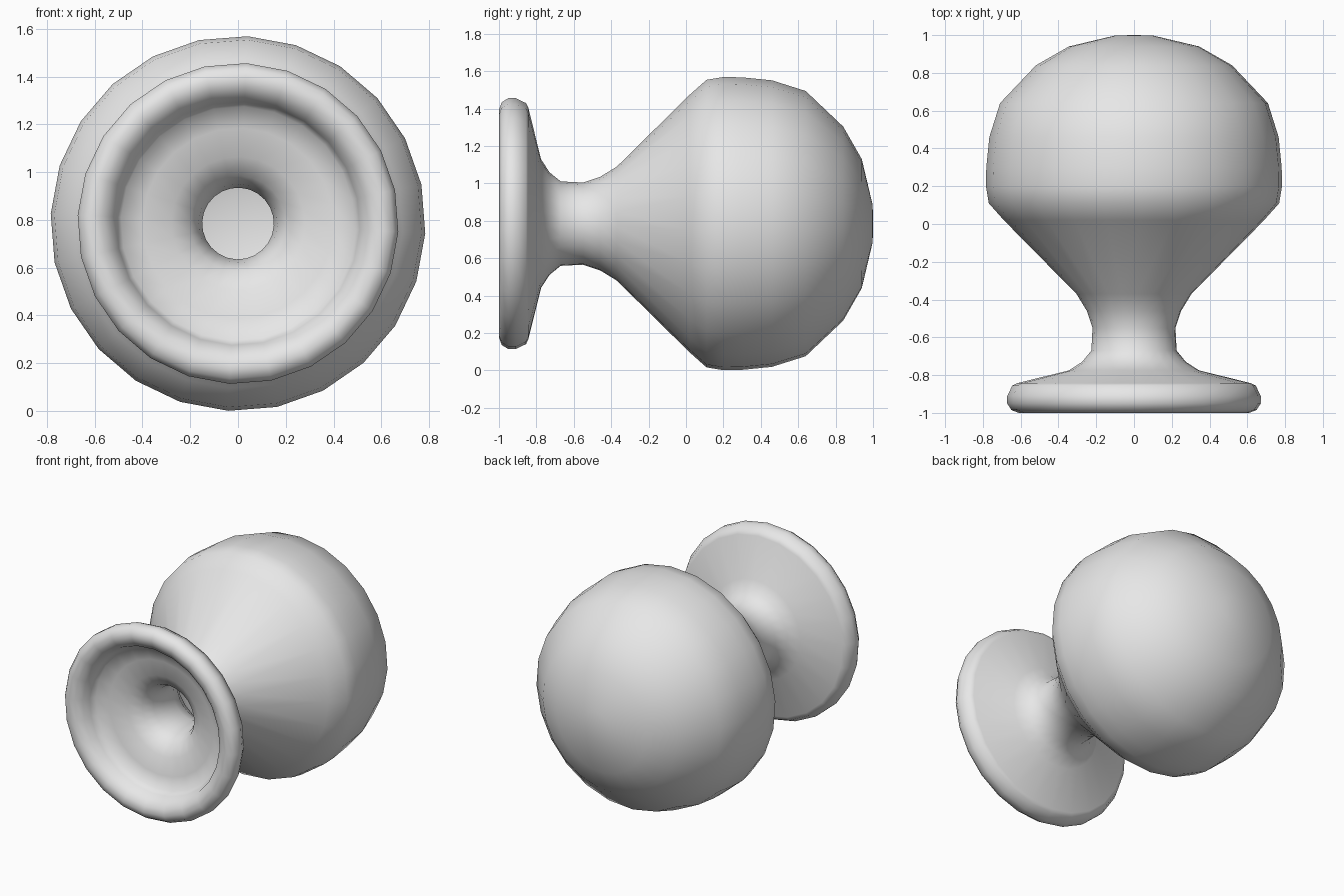
import bpy
import bmesh
import math
from mathutils import Matrix, Vector

cube = bpy.data.objects.get("Cube")
if cube:
    bpy.data.objects.remove(cube, do_unlink=True)

SIDES = 24
AXIS_HEIGHT = 0.785

# One plain finish
grey = bpy.data.materials.new("light_grey")
grey.use_nodes = True
grey.diffuse_color = (0.8, 0.8, 0.8, 1)
grey.node_tree.nodes["Principled BSDF"].inputs["Base Color"].default_value = (0.8, 0.8, 0.8, 1)


def lathe(name, profile):
    """Spin a (radius, y) profile around the horizontal y axis."""
    bm = bmesh.new()
    verts = [bm.verts.new((0, y, r)) for r, y in profile]
    edges = [bm.edges.new(pair) for pair in zip(verts, verts[1:])]
    bmesh.ops.spin(bm, geom=verts + edges, cent=(0, 0, 0), axis=(0, 1, 0),
                   angle=math.tau, steps=SIDES, use_duplicate=False)
    bmesh.ops.remove_doubles(bm, verts=bm.verts, dist=0.0005)
    bmesh.ops.recalc_face_normals(bm, faces=bm.faces)
    turn = Matrix.Rotation(math.radians(3), 4, "Y")
    bmesh.ops.transform(bm, verts=bm.verts,
                        matrix=Matrix.Translation(Vector((0, 0, AXIS_HEIGHT))) @ turn)
    for face in bm.faces:
        face.smooth = True
    mesh = bpy.data.meshes.new(name)
    bm.to_mesh(mesh)
    bm.free()
    mesh.materials.append(grey)
    obj = bpy.data.objects.new(name, mesh)
    bpy.context.collection.objects.link(obj)
    return obj


# Hollow inside of the ball, from its back wall to the neck
cavity = [(0, 0.9), (0.12, 0.895), (0.3, 0.85), (0.45, 0.75), (0.62, 0.58),
          (0.69, 0.3), (0.62, 0.06), (0.28, -0.28), (0.19, -0.4)]
# Narrow bore opening into the dished front
dish = [(0.15, -0.5), (0.15, -0.62), (0.165, -0.7), (0.2, -0.77),
        (0.28, -0.82), (0.4, -0.85), (0.49, -0.87), (0.51, -0.91)]
# Rounded rim of the flange
rim = [(0.53, -0.96), (0.57, -0.99), (0.61, -1), (0.65, -0.985),
       (0.672, -0.95), (0.672, -0.91), (0.645, -0.855), (0.62, -0.843)]
# Waist between flange and ball
neck = [(0.345, -0.775), (0.275, -0.73), (0.226, -0.67), (0.22, -0.55),
        (0.25, -0.46), (0.305, -0.37)]
# Flared shoulder and rounded ball
ball = [(0.69, 0.02), (0.77, 0.11), (0.785, 0.2), (0.783, 0.3), (0.767, 0.46),
        (0.71, 0.64), (0.52, 0.84), (0.345, 0.94), (0.1, 0.998), (0, 1)]

lathe("door_knob", cavity + dish + rim + neck + ball)
